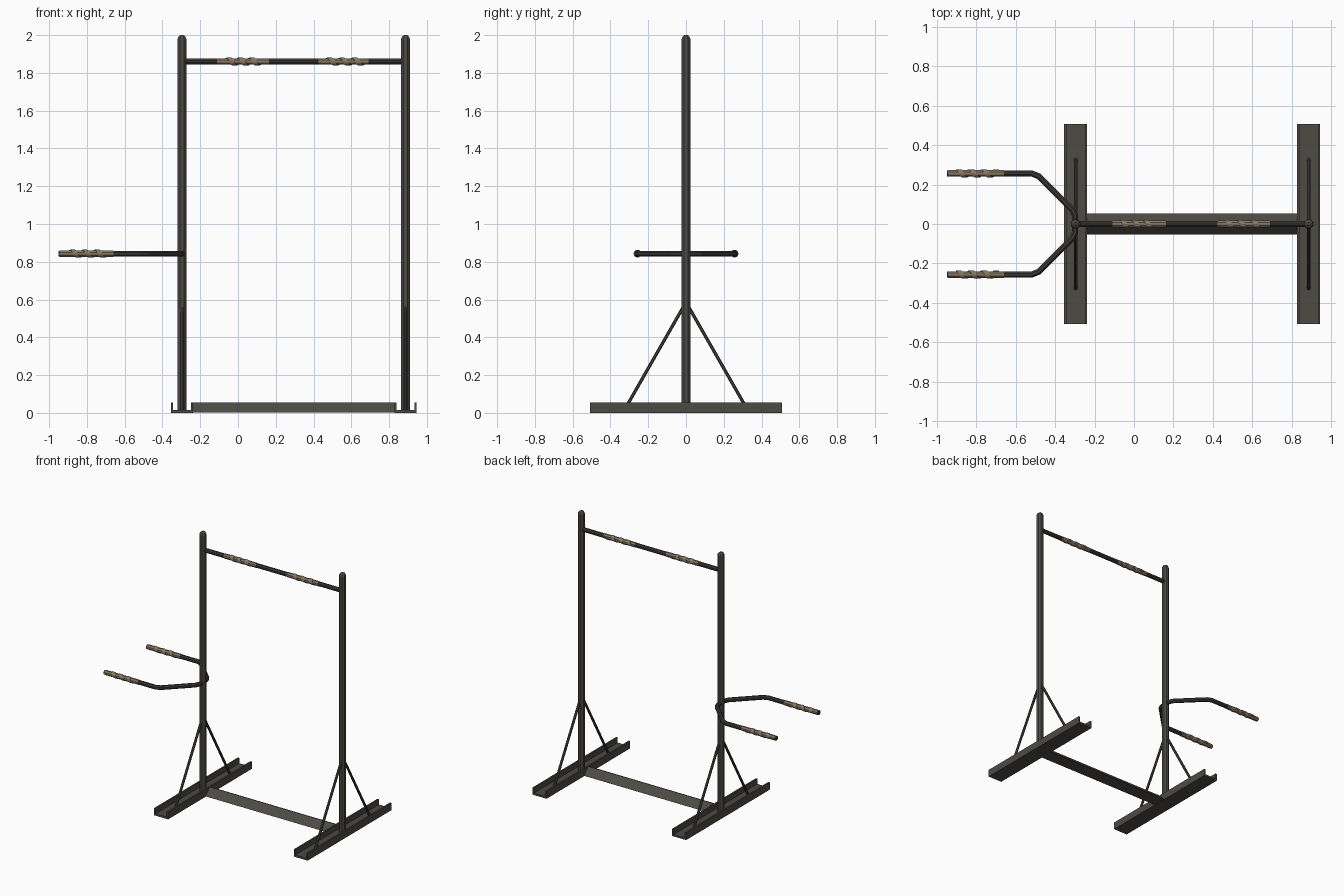
import bpy, bmesh, math
from mathutils import Vector

if "Cube" in bpy.data.objects:
    bpy.data.objects.remove(bpy.data.objects["Cube"])


def material(name, color):
    m = bpy.data.materials.new(name)
    m.diffuse_color = (*color, 1)
    m.use_nodes = True
    m.node_tree.nodes["Principled BSDF"].inputs["Base Color"].default_value = m.diffuse_color
    return m


STEEL = material("dark grey steel", (0.075, 0.070, 0.060, 1)[:3])
BAR = material("charcoal bar", (0.045, 0.042, 0.037))
TAPE = material("brown grip tape", (0.25, 0.19, 0.13))


def add(name, bm, mat):
    bmesh.ops.recalc_face_normals(bm, faces=bm.faces[:])
    me = bpy.data.meshes.new(name)
    bm.to_mesh(me)
    bm.free()
    me.materials.append(mat)
    ob = bpy.data.objects.new(name, me)
    bpy.context.collection.objects.link(ob)
    return ob


def tube(name, points, radii, mat, sides=8):
    """Mitred tube through points lying in one plane; one radius per point."""
    pts = [Vector(p) for p in points]
    if not isinstance(radii, (list, tuple)):
        radii = [radii] * len(pts)
    d0 = (pts[1] - pts[0]).normalized()
    up = Vector((1, 0, 0)) if abs(d0.z) > 0.5 else Vector((0, 0, 1))
    bm = bmesh.new()
    rings = []
    for i, p in enumerate(pts):
        a = (p - pts[i - 1]).normalized() if i else d0
        b = (pts[i + 1] - p).normalized() if i < len(pts) - 1 else a
        t = (a + b).normalized()
        side = t.cross(up).normalized() / max(0.3, t.dot(a))
        ring = []
        for k in range(sides):
            ang = 2 * math.pi * (k + 0.5) / sides
            ring.append(bm.verts.new(p + radii[i] * (math.cos(ang) * side + math.sin(ang) * up)))
        rings.append(ring)
    for r, s in zip(rings, rings[1:]):
        for k in range(sides):
            j = (k + 1) % sides
            bm.faces.new((r[k], r[j], s[j], s[k]))
    bm.faces.new(rings[0])
    bm.faces.new(rings[-1])
    return add(name, bm, mat)


def prism(name, profile, axis, start, end, mat):
    """Extrude a (horizontal, z) profile along x or y."""
    bm = bmesh.new()
    place = (lambda u, z, t: (t, u, z)) if axis == "x" else (lambda u, z, t: (u, t, z))
    a = [bm.verts.new(place(u, z, start)) for u, z in profile]
    b = [bm.verts.new(place(u, z, end)) for u, z in profile]
    n = len(profile)
    for i in range(n):
        j = (i + 1) % n
        bm.faces.new((a[i], a[j], b[j], b[i]))
    bm.faces.new(a)
    bm.faces.new(b)
    return add(name, bm, mat)


def tape_wrap(name, x0, x1, y, z, r, turns):
    """Raised ribbon of tape spiralling round a bar along x."""
    bm = bmesh.new()
    width, steps = 0.026, int(turns * 12)
    prev = None
    for i in range(steps + 1):
        f = i / steps
        a = 2 * math.pi * turns * f
        x = x0 + (x1 - x0 - width) * f
        ring = []
        for dx, rr in ((0, r - 0.004), (0, r), (width, r), (width, r - 0.004)):
            ring.append(bm.verts.new((x + dx, y + rr * math.cos(a), z + rr * math.sin(a))))
        if prev:
            for k in range(4):
                j = (k + 1) % 4
                bm.faces.new((prev[k], prev[j], ring[j], ring[k]))
        else:
            bm.faces.new(ring)
        prev = ring
    bm.faces.new(prev)
    return add(name, bm, TAPE)


def grip(name, x0, x1, y, z, w0, w1, r):
    tube(name, [(x0, y, z), (x1, y, z)], r, TAPE)
    tape_wrap(name + "_wrap", w0, w1, y, z, r + 0.0025, 3)


LEFT, RIGHT = -0.297, 0.887
for side, x in (("left", LEFT), ("right", RIGHT)):
    # channel-section floor rail
    w, t, h, f = 0.059, 0.012, 0.056, 0.015
    prism(side + "_base_channel",
          [(x - w, 0), (x + w, 0), (x + w, h), (x + w - t, h),
           (x + w - t, f), (x - w + t, f), (x - w + t, h), (x - w, h)],
          "y", -0.507, 0.507, STEEL)
    # upright with rounded top
    tube(side + "_post", [(x, 0, 0.01), (x, 0, 1.978), (x, 0, 1.993), (x, 0, 2.0)],
         [0.026, 0.026, 0.019, 0.009], STEEL)
    # diagonal braces
    for end, s in (("front", -1), ("back", 1)):
        tube(f"{side}_{end}_brace", [(x, s * 0.012, 0.565), (x, s * 0.328, 0.012)],
             0.0095, STEEL)

# ridge-shaped floor tie beam
prism("tie_beam", [(-0.053, 0.003), (0.053, 0.003), (0.003, 0.056), (-0.003, 0.056)],
      "x", LEFT + 0.05, RIGHT - 0.05, STEEL)

# pull-up bar with two grips
ZP = 1.86
tube("pull_up_bar", [(LEFT, 0, ZP), (RIGHT, 0, ZP)], 0.0165, BAR)
grip("left_pull_up_grip", -0.11, 0.163, 0, ZP, -0.075, 0.13, 0.0182)
grip("right_pull_up_grip", 0.425, 0.69, 0, ZP, 0.455, 0.68, 0.0182)

# forked dip handle bent round the post, with two grips
ZD, YD = 0.843, 0.257
half = [(-0.95, YD), (-0.52, YD), (-0.485, 0.243), (-0.312, 0.07), (-0.299, 0.042)]
path = [(x, y, ZD) for x, y in half] + [(x, -y, ZD) for x, y in reversed(half)]
tube("dip_handle", path, 0.0165, BAR)
for side, s in (("front", -1), ("back", 1)):
    grip(side + "_dip_grip", -0.944, -0.66, s * YD, ZD, -0.905, -0.685, 0.0182)
